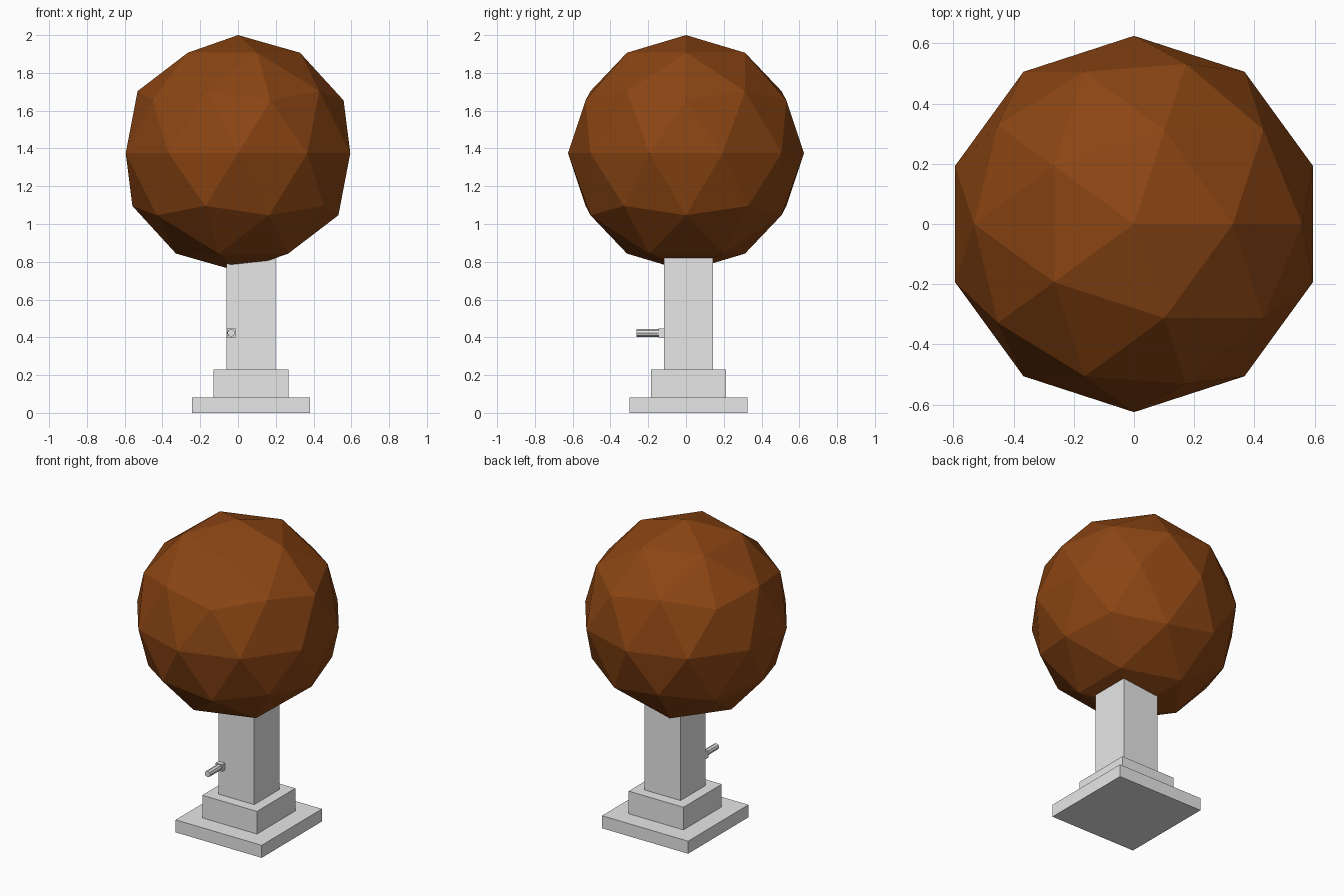
import bpy, math

if "Cube" in bpy.data.objects:
    bpy.data.objects.remove(bpy.data.objects["Cube"])

def material(name, rgb):
    m = bpy.data.materials.new(name)
    m.diffuse_color = (*rgb, 1)
    m.use_nodes = True
    m.node_tree.nodes["Principled BSDF"].inputs["Base Color"].default_value = m.diffuse_color
    return m

grey = material("light grey", (0.8, 0.8, 0.8))
brown = material("rust brown", (0.258, 0.0595, 0.0065))

def finish(name, mat):
    ob = bpy.context.object
    ob.name = name
    ob.data.materials.append(mat)
    return ob

def box(name, centre, size, mat):
    bpy.ops.mesh.primitive_cube_add(size=1, location=centre)
    bpy.context.object.scale = size
    bpy.ops.object.transform_apply(location=False, rotation=False, scale=True)
    return finish(name, mat)

# stepped pedestal: (name, width, bottom, top); the post runs into the ball
CX, CY = 0.069, 0.013
for name, w, z0, z1 in (("base_slab", 0.623, 0, 0.082),
                        ("plinth", 0.396, 0.082, 0.23),
                        ("post", 0.26, 0.23, 0.84)):
    box(name, (CX, CY, (z0 + z1) / 2), (w, w, z1 - z0), grey)

# small spout on the front of the post
SX, SZ = -0.036, 0.423
box("spout_mount", (SX, -0.13, SZ), (0.046, 0.032, 0.046), grey)
bpy.ops.mesh.primitive_cylinder_add(vertices=8, radius=0.02, depth=0.12,
                                    location=(SX, -0.203, SZ),
                                    rotation=(math.pi / 2, 0, 0))
finish("spout", grey)

# faceted ball
bpy.ops.mesh.primitive_ico_sphere_add(subdivisions=2, radius=0.625,
                                      location=(0, 0, 1.375))
finish("ball", brown)
